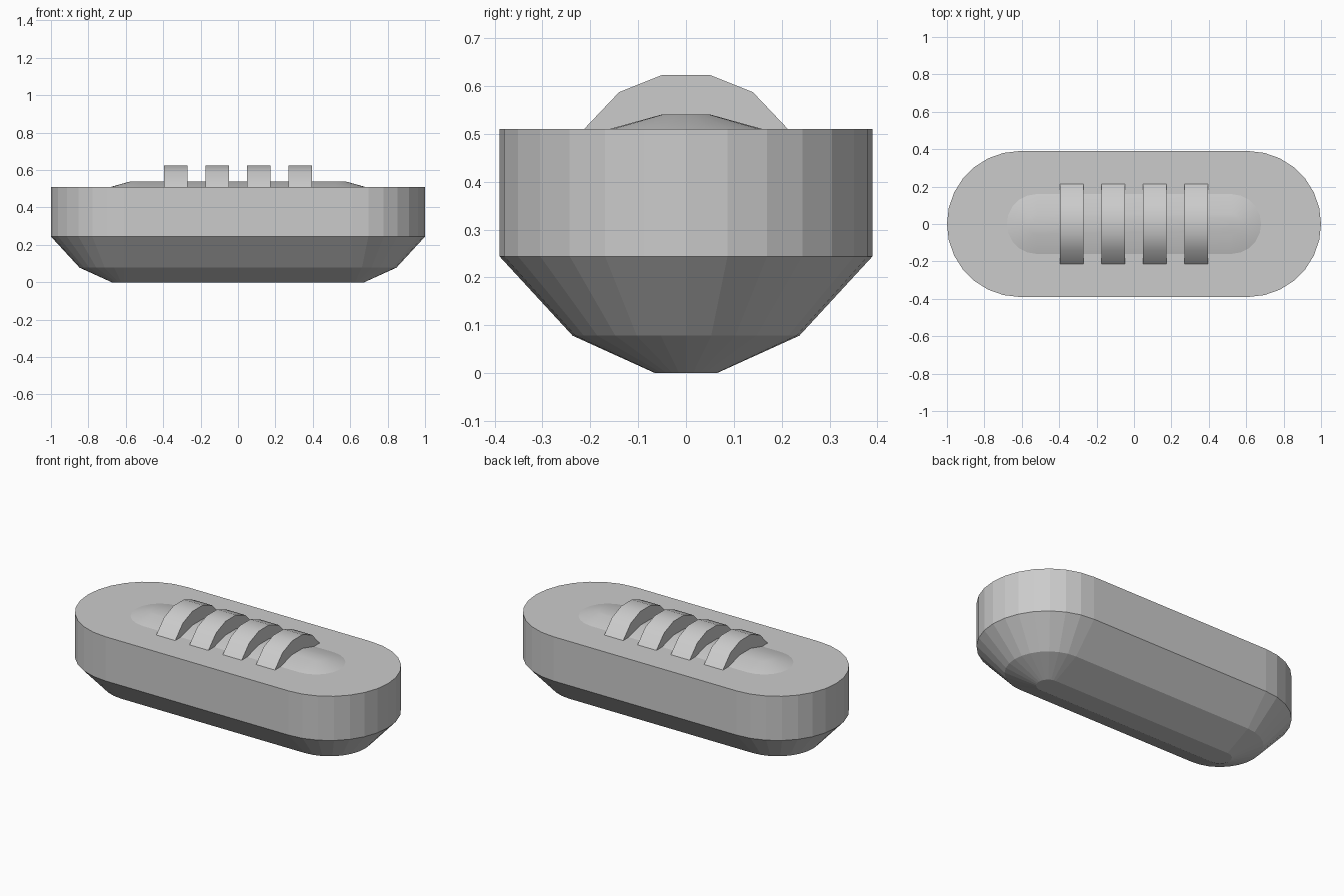
import bpy
import bmesh
from math import cos, sin, pi

cube = bpy.data.objects.get("Cube")
if cube:
    bpy.data.objects.remove(cube, do_unlink=True)

GREY = (0.6, 0.6, 0.6, 1.0)
grey = bpy.data.materials.new("light grey")
grey.use_nodes = True
grey.diffuse_color = GREY
grey.node_tree.nodes["Principled BSDF"].inputs["Base Color"].default_value = GREY


def finish(name, bm, angle):
    """Turn a bmesh into a named object, smooth below the given angle."""
    bmesh.ops.recalc_face_normals(bm, faces=bm.faces)
    mesh = bpy.data.meshes.new(name)
    bm.to_mesh(mesh)
    bm.free()
    mesh.materials.append(grey)
    obj = bpy.data.objects.new(name, mesh)
    bpy.context.collection.objects.link(obj)
    if angle:
        bpy.ops.object.select_all(action="DESELECT")
        bpy.context.view_layer.objects.active = obj
        obj.select_set(True)
        bpy.ops.object.shade_smooth_by_angle(angle=angle)
    return obj


def stadium_loft(name, half_straight, rings, steps, angle=0):
    """Loft rounded-end outlines given as (radius, height) pairs."""
    bm = bmesh.new()
    loops = []
    for radius, z in rings:
        loop = []
        for side in (1, -1):
            for i in range(steps + 1):
                a = -pi / 2 + pi * i / steps
                loop.append(bm.verts.new((side * (half_straight + radius * cos(a)),
                                          side * radius * sin(a), z)))
        loops.append(loop)
    n = len(loops[0])
    for low, high in zip(loops, loops[1:]):
        for i in range(n):
            j = (i + 1) % n
            bm.faces.new((low[i], low[j], high[j], high[i]))
    bm.faces.new(loops[0][::-1])
    bm.faces.new(loops[-1])
    return finish(name, bm, angle)


# Hull with a tapered underside
stadium_loft("body", 0.61, [(0.065, 0), (0.237, 0.078), (0.39, 0.244), (0.39, 0.51)], 14)

# Low raised mound on the top
stadium_loft("top_mound", 0.52, [(0.16, 0.51), (0.052, 0.54)], 10, pi / 6)

# Four arched bands across the mound
half = [(0.213, 0.51), (0.14, 0.587), (0.05, 0.623)]
arch = half + [(-y, z) for y, z in reversed(half)]
for k in range(4):
    bm = bmesh.new()
    x = -0.332 + 0.2213 * k
    ends = [[bm.verts.new((x + dx, y, z)) for y, z in arch] for dx in (-0.063, 0.063)]
    for i in range(len(arch)):
        j = (i + 1) % len(arch)
        bm.faces.new((ends[0][i], ends[0][j], ends[1][j], ends[1][i]))
    bm.faces.new(ends[0])
    bm.faces.new(ends[1])
    finish(f"band_{k + 1}", bm, pi / 6)
